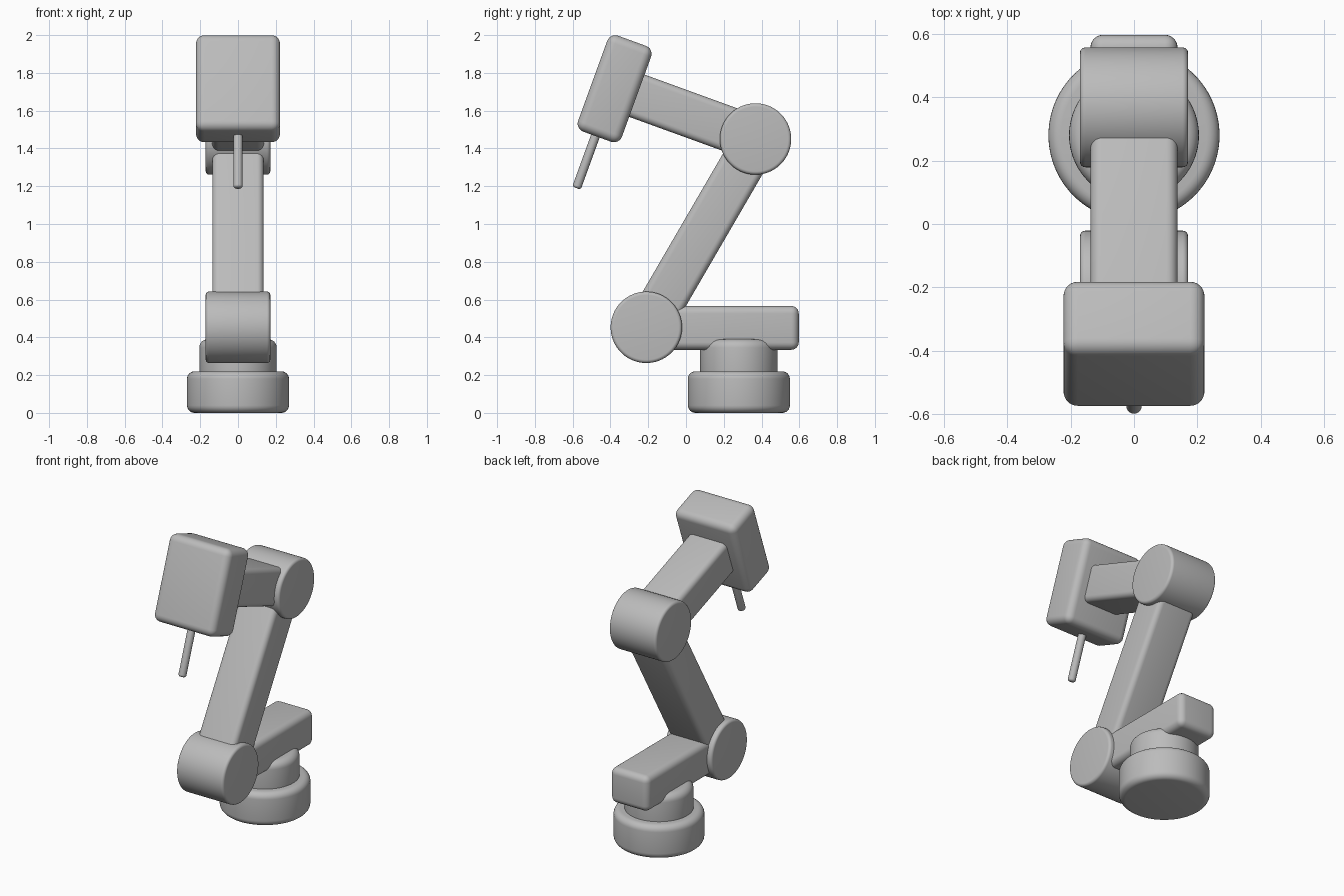
import bpy
import math
from mathutils import Vector, Matrix

cube = bpy.data.objects.get("Cube")
if cube:
    bpy.data.objects.remove(cube, do_unlink=True)

# Single grey finish
grey = bpy.data.materials.new("light grey")
grey.use_nodes = True
grey.diffuse_color = (0.5, 0.5, 0.5, 1)
grey.node_tree.nodes["Principled BSDF"].inputs["Base Color"].default_value = (0.5, 0.5, 0.5, 1)


def finish(obj, name, bevel):
    """Name the part, round its edges and shade it smooth."""
    obj.name = name
    obj.data.materials.append(grey)
    bpy.ops.object.transform_apply(location=False, rotation=False, scale=True)
    mod = obj.modifiers.new("rounded edges", 'BEVEL')
    mod.width = bevel
    mod.segments = 6
    mod.limit_method = 'ANGLE'
    mod.angle_limit = math.radians(40)
    bpy.ops.object.modifier_apply(modifier=mod.name)
    bpy.ops.object.shade_smooth_by_angle(angle=math.radians(30))
    return obj


def drum(name, start, end, radius, bevel):
    """Cylinder between two points."""
    start, end = Vector(start), Vector(end)
    axis = end - start
    bpy.ops.mesh.primitive_cylinder_add(
        vertices=96, radius=radius, depth=axis.length, location=(start + end) / 2,
        rotation=axis.to_track_quat('Z', 'Y').to_euler())
    return finish(bpy.context.object, name, bevel)


def block(name, start, end, width, thickness, bevel):
    """Rounded box running between two (y, z) points in the middle plane."""
    dy, dz = end[0] - start[0], end[1] - start[1]
    bpy.ops.mesh.primitive_cube_add(
        size=1, location=(0, (start[0] + end[0]) / 2, (start[1] + end[1]) / 2),
        rotation=(math.atan2(dz, dy), 0, 0))
    obj = bpy.context.object
    obj.scale = (width, math.hypot(dy, dz), thickness)
    return finish(obj, name, bevel)


# Turntable base
drum("base", (0, 0.28, 0), (0, 0.28, 0.22), 0.27, 0.04)
drum("turntable", (0, 0.28, 0.15), (0, 0.28, 0.39), 0.205, 0.045)

# Shoulder beam and the two hinge drums
block("shoulder_beam", (-0.2, 0.45), (0.597, 0.45), 0.275, 0.232, 0.04)
for name, y, z in (("lower_joint", -0.21, 0.453), ("upper_joint", 0.368, 1.45)):
    drum(name, (-0.171, y, z), (0.171, y, z), 0.189, 0.018)

# Arm segments
block("lower_arm", (-0.203, 0.452), (0.375, 1.446), 0.272, 0.236, 0.035)
block("forearm", (0.37, 1.45), (-0.34, 1.708), 0.275, 0.238, 0.035)

# Tilted tool head with its probe
tilt = math.radians(20)
along = Vector((0, math.sin(tilt), math.cos(tilt)))
centre = Vector((0, -0.378, 1.716))
low, high = centre - along * 0.27, centre + along * 0.27
block("tool_head", low.yz, high.yz, 0.445, 0.247, 0.045)
tip = Vector((0, -0.58, 1.19))
drum("probe", tip, tip + along * 0.4, 0.024, 0.014)
